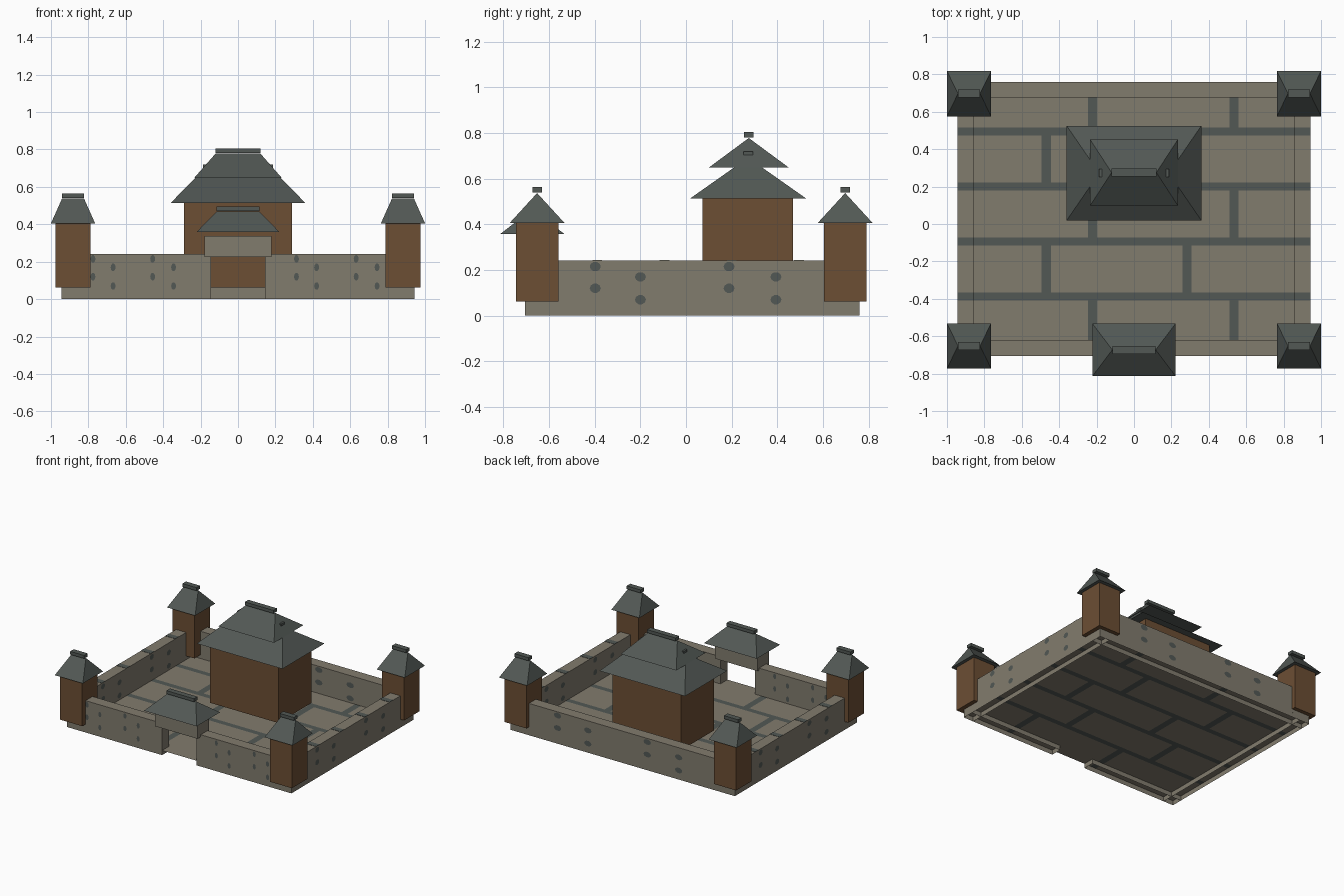
import bpy, bmesh, math

if "Cube" in bpy.data.objects:
    bpy.data.objects.remove(bpy.data.objects["Cube"])


def material(name, rgb):
    m = bpy.data.materials.new(name)
    m.diffuse_color = (*rgb, 1)
    m.use_nodes = True
    m.node_tree.nodes["Principled BSDF"].inputs["Base Color"].default_value = m.diffuse_color
    return m


STONE = material("tan stone", (0.222, 0.200, 0.155))
SLATE = material("grey slate", (0.084, 0.098, 0.090))
WOOD = material("brown wood", (0.150, 0.077, 0.034))


def finish(bm, name, *mats):
    me = bpy.data.meshes.new(name)
    bm.to_mesh(me)
    bm.free()
    for m in mats:
        me.materials.append(m)
    ob = bpy.data.objects.new(name, me)
    bpy.context.collection.objects.link(ob)
    return ob


def box(name, x0, x1, y0, y1, z0, z1, mat, open_bottom=False):
    bm = bmesh.new()
    bmesh.ops.create_cube(bm, size=1)
    for v in bm.verts:
        v.co = ((x0 + x1) / 2 + v.co.x * (x1 - x0),
                (y0 + y1) / 2 + v.co.y * (y1 - y0),
                (z0 + z1) / 2 + v.co.z * (z1 - z0))
    if open_bottom:
        bm.normal_update()
        under = [f for f in bm.faces if f.normal.z < -0.9]
        bmesh.ops.delete(bm, geom=under, context='FACES_ONLY')
    return finish(bm, name, mat)


def hip_roof(name, cx, cy, hx, hy, z0, z1, ridge):
    # hipped roof with a floating ridge cap
    bm = bmesh.new()
    a, b, c, d = [bm.verts.new((cx + sx * hx, cy + sy * hy, z0))
                  for sx, sy in ((-1, -1), (1, -1), (1, 1), (-1, 1))]
    l = bm.verts.new((cx - ridge, cy, z1))
    r = bm.verts.new((cx + ridge, cy, z1))
    for f in ((a, b, r, l), (b, c, r), (c, d, l, r), (d, a, l), (d, c, b, a)):
        bm.faces.new(f)
    finish(bm, name, SLATE)
    box(name + "_ridge_cap", cx - ridge, cx + ridge, cy - 0.021, cy + 0.021,
        z1 + 0.003, z1 + 0.027, SLATE)


def spots(name, p, q):
    # dark stones on a wall face running from p to q, seen left to right
    length = math.dist(p, q)
    dx, dy = (q[0] - p[0]) / length, (q[1] - p[1]) / length
    bm = bmesh.new()
    for u, heights in ((0.21, (0.215, 0.12)), (0.345, (0.17, 0.07)),
                       (0.61, (0.215, 0.12)), (0.75, (0.17, 0.07))):
        for z in heights:
            ring = []
            for i in range(10):
                t = math.tau * i / 10
                s = length * (u + 0.0165 * math.cos(t))
                ring.append(bm.verts.new((p[0] + dx * s + dy * 0.002,
                                          p[1] + dy * s - dx * 0.002,
                                          z + 0.021 * math.sin(t))))
            bm.faces.new(ring)
    finish(bm, name, SLATE)


# Floor sheet with mortar lines cut in as faces
X, Y0, Y1, FLOOR = 0.943, -0.705, 0.76, 0.035
ROWS = [-0.388, -0.094, 0.2, 0.495]
JOINTS = [(-0.222, 0.535), (-0.47, 0.283)]
HALF = 0.021


def is_mortar(x, y):
    if any(abs(y - r) < HALF for r in ROWS):
        return True
    row = sum(y > r for r in ROWS)
    return any(abs(x - j) < 0.025 for j in JOINTS[row % 2])


xs = sorted([-X, X] + [j + s * 0.025 for js in JOINTS for j in js for s in (-1, 1)])
ys = sorted([Y0, Y1] + [r + s * HALF for r in ROWS for s in (-1, 1)])
bm = bmesh.new()
grid = [[bm.verts.new((x, y, FLOOR)) for x in xs] for y in ys]
for j in range(len(ys) - 1):
    for i in range(len(xs) - 1):
        f = bm.faces.new((grid[j][i], grid[j][i + 1], grid[j + 1][i + 1], grid[j + 1][i]))
        f.material_index = int(is_mortar((xs[i] + xs[i + 1]) / 2, (ys[j] + ys[j + 1]) / 2))
finish(bm, "courtyard_floor", STONE, SLATE)

# Walls, open underneath, with a gap for the gate
T, GATE = 0.084, 0.145
walls = {"front_wall_left": (-X, -GATE, Y0, Y0 + T),
         "front_wall_right": (GATE, X, Y0, Y0 + T),
         "back_wall": (-X, X, Y1 - T, Y1),
         "left_wall": (-X, -X + T, Y0, Y1),
         "right_wall": (X - T, X, Y0, Y1)}
for name, (x0, x1, y0, y1) in walls.items():
    box(name, x0, x1, y0, y1, 0, 0.242, STONE, open_bottom=True)
    if x1 - x0 > y1 - y0:
        spots(name + "_front_spots", (x0, y0), (x1, y0))
        spots(name + "_back_spots", (x1, y1), (x0, y1))
    else:
        spots(name + "_right_spots", (x1, y0), (x1, y1))
        spots(name + "_left_spots", (x0, y1), (x0, y0))
        # mortar bands across the side wall tops
        for r in ROWS:
            box(name + "_top_band", x0, x1, r - HALF, r + HALF, 0.241, 0.244, SLATE)

# Corner towers
for sx, side in ((-1, "left"), (1, "right")):
    for cy, end in ((-0.652, "front"), (0.697, "back")):
        cx, name = sx * 0.882, f"{end}_{side}_tower"
        box(name, cx - 0.093, cx + 0.093, cy - 0.093, cy + 0.093, 0.063, 0.405, WOOD)
        hip_roof(name + "_roof", cx, cy, 0.118, 0.121, 0.405, 0.537, 0.059)

# Gate lintel and roof
box("gate_lintel", -0.18, 0.18, -0.742, -0.604, 0.225, 0.337, STONE)
hip_roof("gate_roof", 0, -0.673, 0.222, 0.14, 0.358, 0.467, 0.116)

# Main hall with two stacked roofs
box("hall", -0.288, 0.288, 0.073, 0.469, 0.063, 0.514, WOOD)
hip_roof("hall_lower_roof", 0, 0.272, 0.36, 0.253, 0.514, 0.692, 0.186)
hip_roof("hall_upper_roof", 0, 0.275, 0.234, 0.176, 0.648, 0.778, 0.12)
